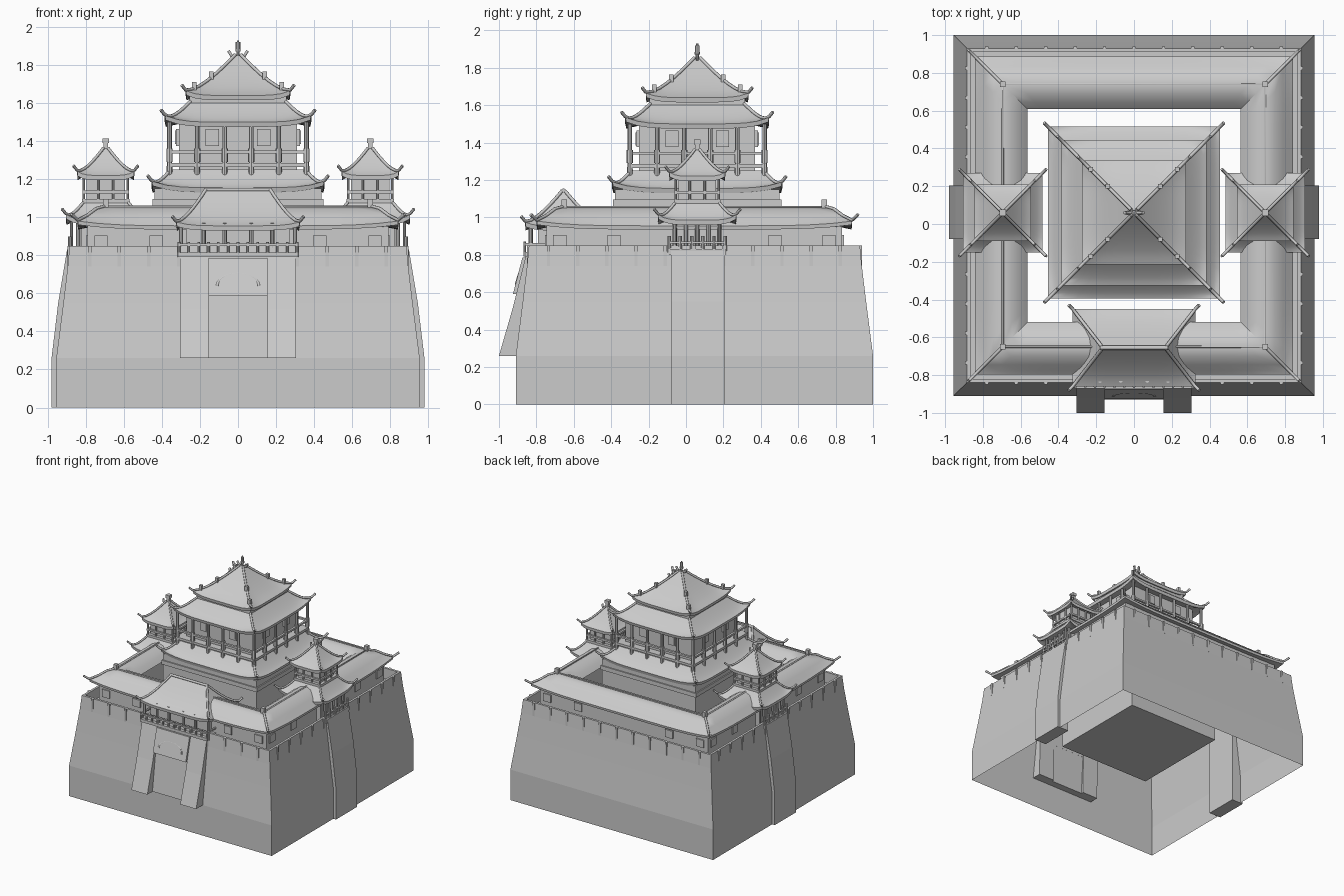
import bpy, bmesh, math
from mathutils import Vector

if "Cube" in bpy.data.objects:
    bpy.data.objects.remove(bpy.data.objects["Cube"])

CY = 0.045   # centre of the walls in y
KY = 0.06    # centre of keep and towers


def finish(name, bm, smooth=False):
    bmesh.ops.recalc_face_normals(bm, faces=bm.faces)
    me = bpy.data.meshes.new(name)
    bm.to_mesh(me)
    bm.free()
    ob = bpy.data.objects.new(name, me)
    bpy.context.collection.objects.link(ob)
    if smooth:
        bpy.context.view_layer.objects.active = ob
        ob.select_set(True)
        bpy.ops.object.shade_smooth_by_angle(angle=math.radians(35))
        ob.select_set(False)
    return ob


def add_box(bm, x0, x1, y0, y1, z0, z1):
    r = bmesh.ops.create_cube(bm, size=1)
    for v in r['verts']:
        v.co = Vector(((x0 + x1) / 2 + v.co.x * (x1 - x0), (y0 + y1) / 2 + v.co.y * (y1 - y0),
                       (z0 + z1) / 2 + v.co.z * (z1 - z0)))


def boxes(name, items):
    bm = bmesh.new()
    for it in items:
        add_box(bm, *it)
    return finish(name, bm)


def posts(name, items, seg=8):
    """Upright round posts: (x, y, z0, z1, radius)."""
    bm = bmesh.new()
    for x, y, z0, z1, r in items:
        g = bmesh.ops.create_cone(bm, cap_ends=True, segments=seg, radius1=r, radius2=r, depth=z1 - z0)
        bmesh.ops.translate(bm, verts=g['verts'], vec=(x, y, (z0 + z1) / 2))
    return finish(name, bm, True)


def loft(name, c, rings, n=1, closed=False, top=False, bottom=False, smooth=True):
    """Skin rectangular rings (hx, hy, z, corner lift)."""
    bm = bmesh.new()
    loops = []
    for hx, hy, z, lift in rings:
        lp = []
        for k in range(4):
            for i in range(n):
                u = -1 + 2 * i / n
                x, y = [(u, -1), (1, u), (-u, 1), (-1, -u)][k]
                lp.append(bm.verts.new((c[0] + x * hx, c[1] + y * hy, z + lift * abs(u) ** 5)))
        loops.append(lp)
    m = 4 * n
    pairs = list(zip(loops, loops[1:])) + ([(loops[-1], loops[0])] if closed else [])
    for a, b in pairs:
        for i in range(m):
            j = (i + 1) % m
            bm.faces.new((a[i], a[j], b[j], b[i]))
    if bottom:
        bm.faces.new(loops[0])
    if top:
        bm.faces.new(loops[-1])
    return finish(name, bm, smooth)


def tubes(name, paths, r):
    cu = bpy.data.curves.new(name, 'CURVE')
    cu.dimensions = '3D'
    cu.bevel_depth = r
    cu.bevel_resolution = 1
    cu.use_fill_caps = True
    for p in paths:
        s = cu.splines.new('POLY')
        s.points.add(len(p) - 1)
        for q, co in zip(s.points, p):
            q.co = (*co, 1)
    ob = bpy.data.objects.new(name, cu)
    bpy.context.collection.objects.link(ob)


def roof(name, c, eave, ridge, z0, z1, lift, r=0.009):
    """Concave hipped roof with upturned corners and hip ridges."""
    M, rings = 7, []
    for i in range(M + 1):
        t = 1 - i / M
        rings.append((ridge[0] + (eave[0] - ridge[0]) * t, ridge[1] + (eave[1] - ridge[1]) * t,
                      z0 + (z1 - z0) * (1 - t) ** 1.3, lift * t ** 4))
    under = [(eave[0] * .75, eave[1] * .75, z0 - .005, 0), (eave[0] * .985, eave[1] * .985, z0 - .025, lift)]
    loft(name, c, under + rings, 12, top=True, bottom=True)
    paths = []
    for sx in (-1, 1):
        for sy in (-1, 1):
            p = [(c[0] + sx * a, c[1] + sy * b, z + l + .004) for a, b, z, l in rings]
            tip = (p[0][0] + sx * .02, p[0][1] + sy * .02, p[0][2] + .025)
            paths.append([tip] + p)
    tubes(name + "_hip_ridges", paths, r)


def finial(name, x, y, z, h, r):
    posts(name, [(x, y, z, z + h * .5, r * .7), (x, y, z + h * .4, z + h * .55, r * 1.2),
                 (x, y, z + h * .55, z + h * .9, r), (x, y, z + h * .9, z + h, r * .5)])


def prism(name, prof, axis, a, b, sign=1):
    """Profile (out, z) extruded along the other horizontal axis from a to b."""
    bm = bmesh.new()
    ends = [[bm.verts.new((sign * o, w, z) if axis == 'x' else (w, sign * o, z)) for o, z in prof] for w in (a, b)]
    for e in ends:
        bm.faces.new(e)
    for i in range(len(prof)):
        j = (i + 1) % len(prof)
        bm.faces.new((ends[0][i], ends[0][j], ends[1][j], ends[1][i]))
    return finish(name, bm)


def around(c, h, offs):
    """Points along all four sides of a square."""
    return [(c[0] + x, c[1] + y) for o in offs for x, y in ((o, -h), (o, h), (-h, o), (h, o))]


# stone base: hollow battered wall with parapet and walkway, open in the middle
base = [(.955, 0), (.955, .26), (.918, .55), (.895, .74), (.885, .85), (.866, .85), (.866, .76), (.59, .76)]
loft("stone_base", (0, CY), [(h, h, z, 0) for h, z in base], smooth=False)

# parapet strips
strips = [-.78 + .156 * i for i in range(11)]
boxes("parapet_strips", [(x - .009, x + .009, y - .009, y + .009, .74, .85)
                         for x, y in around((0, CY), .887, strips)])

# side bastions and their railed platforms
for s, side in ((1, "right"), (-1, "left")):
    prism(side + "_bastion", [(.87, 0), (.98, 0), (.98, .26), (.945, .55), (.9, .82), (.87, .82)], 'x', -.08, .205, s)
    x = s * .885
    boxes(side + "_bastion_rail", [(x - .015, x + .015, -.09, .215, .8, .83), (x - .007, x + .007, -.09, .215, .86, .872)])
    posts(side + "_bastion_posts", [(x, KY + d, .8, .9, .009) for d in (-.15, -.09, -.03, .03, .09, .15)])
    posts(side + "_tower_columns", [(s * .84, KY + d, .76, .99, .011) for d in (-.12, -.06, 0, .06, .12)]
          + [(s * .875, KY + d, .8, .99, .008) for d in (-.12, .12)])

# gate: piers, door, lintel and arch
for s, side in ((1, "right"), (-1, "left")):
    a, b = sorted((s * .155, s * .305))
    prism(side + "_gate_pier", [(.83, .26), (1.0, .26), (.925, .52), (.855, .8), (.82, .8)], 'y', a, b, -1)
prism("gate_door", [(.85, .26), (.93, .26), (.885, .6), (.83, .6)], 'y', -.16, .16, -1)
prism("gate_lintel", [(.83, .59), (.925, .59), (.875, .785), (.82, .785)], 'y', -.155, .155, -1)
tubes("gate_arch", [[(.11 * math.cos(a), -.908 + .02 * math.sin(a), .64 + .065 * math.sin(a))
                     for a in [math.pi * i / 12 for i in range(13)]]], .008)

# gate balcony
boxes("gate_balcony", [(-.315, .315, -.87, -.7, .79, .815), (-.315, .315, -.87, -.855, .85, .862)]
      + [(s * .31 - .006, s * .31 + .006, -.87, -.7, .85, .862) for s in (-1, 1)])
posts("gate_balcony_posts", [(-.31 + .0517 * i, -.862, .79, .87, .007) for i in range(13)])
posts("gate_columns", [(x, y, .8, .97, .011) for x in (-.3, -.18, -.07, .07, .18, .3) for y in (-.83,)])

# gatehouse
boxes("gatehouse_walls", [(-.27, .27, -.79, -.53, .76, .98)])
roof("gatehouse_roof", (0, -.655), (.325, .205), (.17, .006), .955, 1.14, .02)
tubes("gatehouse_ridge", [[(-.18, -.655, 1.145), (.18, -.655, 1.145)]], .011)

# gallery around the courtyard
loft("gallery_walls", (0, CY), [(h, h, z, 0) for h, z in
     ((.6, .76), (.79, .76), (.79, .985), (.6, .99))], closed=True, smooth=False)
gal = [(.565, .98, 0), (.6, 1.015, 0), (.645, 1.044, 0), (.695, 1.055, 0), (.745, 1.042, 0), (.79, 1.005, .004),
       (.82, .975, .012), (.843, .955, .025), (.84, .935, .025), (.77, .95, 0), (.695, .98, 0), (.6, .97, 0)]
loft("gallery_roof", (0, CY), [(h, h, z, l) for h, z, l in gal], 16, closed=True)
tubes("gallery_hip_ridges", [[(sx * h, CY + sy * h, z) for h, z in
      ((.875, 1.015), (.843, .985), (.79, 1.012), (.745, 1.046), (.695, 1.06))] for sx in (-1, 1) for sy in (-1, 1)], .009)
r = .695
tubes("gallery_ridge", [[(-r, CY - r, 1.056), (r, CY - r, 1.056), (r, CY + r, 1.056), (-r, CY + r, 1.056),
                         (-r, CY - r, 1.056)]], .007)
boxes("gallery_corner_caps", [(sx * r - .015, sx * r + .015, CY + sy * r - .015, CY + sy * r + .015, z0, z1)
      for sx in (-1, 1) for sy in (-1, 1) for z0, z1 in ((1.04, 1.095),)])
boxes("gallery_windows", [(x - .035, x + .035, y - .035, y + .035, .84, .905)
                          for x, y in around((0, CY), .765, (-.72, -.43, .43, .72))])

# corner turrets on the left and right
for s, side in ((1, "right"), (-1, "left")):
    c = (s * .695, KY)
    boxes(side + "_turret_lower", [(c[0] - .13, c[0] + .13, KY - .13, KY + .13, .76, 1.0)])
    roof(side + "_turret_lower_roof", c, (.21, .21), (.11, .11), .985, 1.085, .03, .008)
    boxes(side + "_turret_upper", [(c[0] - .1, c[0] + .1, KY - .1, KY + .1, 1.05, 1.23)])
    loft(side + "_turret_rail", c, [(h, h, z, 0) for h, z in ((.108, 1.125), (.122, 1.125), (.122, 1.14), (.108, 1.14))],
         closed=True, smooth=False)
    loft(side + "_turret_deck", c, [(.125, .125, 1.075, 0), (.125, .125, 1.095, 0)], top=True, bottom=True)
    posts(side + "_turret_posts", [(x, y, 1.08, 1.22, .007) for x, y in around(c, .115, (-.115, -.04, .04))]
          + [(c[0] + .115, KY + .115, 1.08, 1.22, .007)])
    roof(side + "_turret_roof", c, (.15, .15), (.012, .012), 1.22, 1.36, .022, .008)
    boxes(side + "_turret_cap", [(c[0] - .012, c[0] + .012, KY - .012, KY + .012, 1.34, 1.4),
                                 (c[0] - .018, c[0] + .018, KY - .018, KY + .018, 1.39, 1.415)])

# keep: tall lower body
K = (0, KY)
loft("keep_lower_body", K, [(.44, .44, .27, 0), (.44, .44, 1.15, 0)], top=True, bottom=True)
loft("keep_lower_band", K, [(.45, .45, 1.06, 0), (.45, .45, 1.095, 0)], top=True, bottom=True)
roof("keep_lower_roof", K, (.455, .455), (.35, .35), 1.155, 1.25, .035)

# keep: balcony storey
boxes("keep_middle_body", [(-.31, .31, KY - .31, KY + .31, 1.2, 1.53)])
loft("keep_balcony_deck", K, [(.37, .37, 1.265, 0), (.37, .37, 1.285, 0)], top=True, bottom=True)
loft("keep_balcony_rail", K, [(h, h, z, 0) for h, z in ((.352, 1.335), (.37, 1.335), (.37, 1.35), (.352, 1.35))],
     closed=True, smooth=False)
cols = around(K, .36, (-.36, -.215, -.07, .07, .215)) + [(.36, KY + .36)]
posts("keep_columns", [(x, y, 1.27, 1.5, .012) for x, y in cols])
posts("keep_column_bases", [(x, y, 1.29, 1.36, .017) for x, y in cols])
posts("keep_brackets", [(x, y, 1.21, 1.27, .015) for x, y in cols])
boxes("keep_windows", [(x - .035, x + .035, y - .035, y + .035, 1.375, 1.465)
                       for x, y in around(K, .29, (-.135, .135))])
boxes("keep_window_panes", [(x - .025, x + .025, y - .025, y + .025, 1.385, 1.455)
                            for x, y in around(K, .306, (-.135, .135))])
roof("keep_middle_roof", K, (.385, .385), (.25, .25), 1.5, 1.605, .035)

# keep: top storey and crowning ornaments
boxes("keep_upper_body", [(-.255, .255, KY - .255, KY + .255, 1.57, 1.64)])
roof("keep_top_roof", K, (.275, .275), (.015, .015), 1.64, 1.85, .025)
finial("keep_finial", 0, KY, 1.83, .1, .012)
tubes("keep_crest", [[(s * .01, KY, 1.84), (s * .035, KY, 1.85), (s * .05, KY, 1.875)] for s in (-1, 1)], .009)
hips = [(sx * h, KY + sy * h, z) for sx in (-1, 1) for sy in (-1, 1) for h, z in ((.23, 1.69), (.14, 1.745))]
boxes("keep_hip_ornaments", [(x - .012, x + .012, y - .012, y + .012, z - .02, z + .02) for x, y, z in hips])
